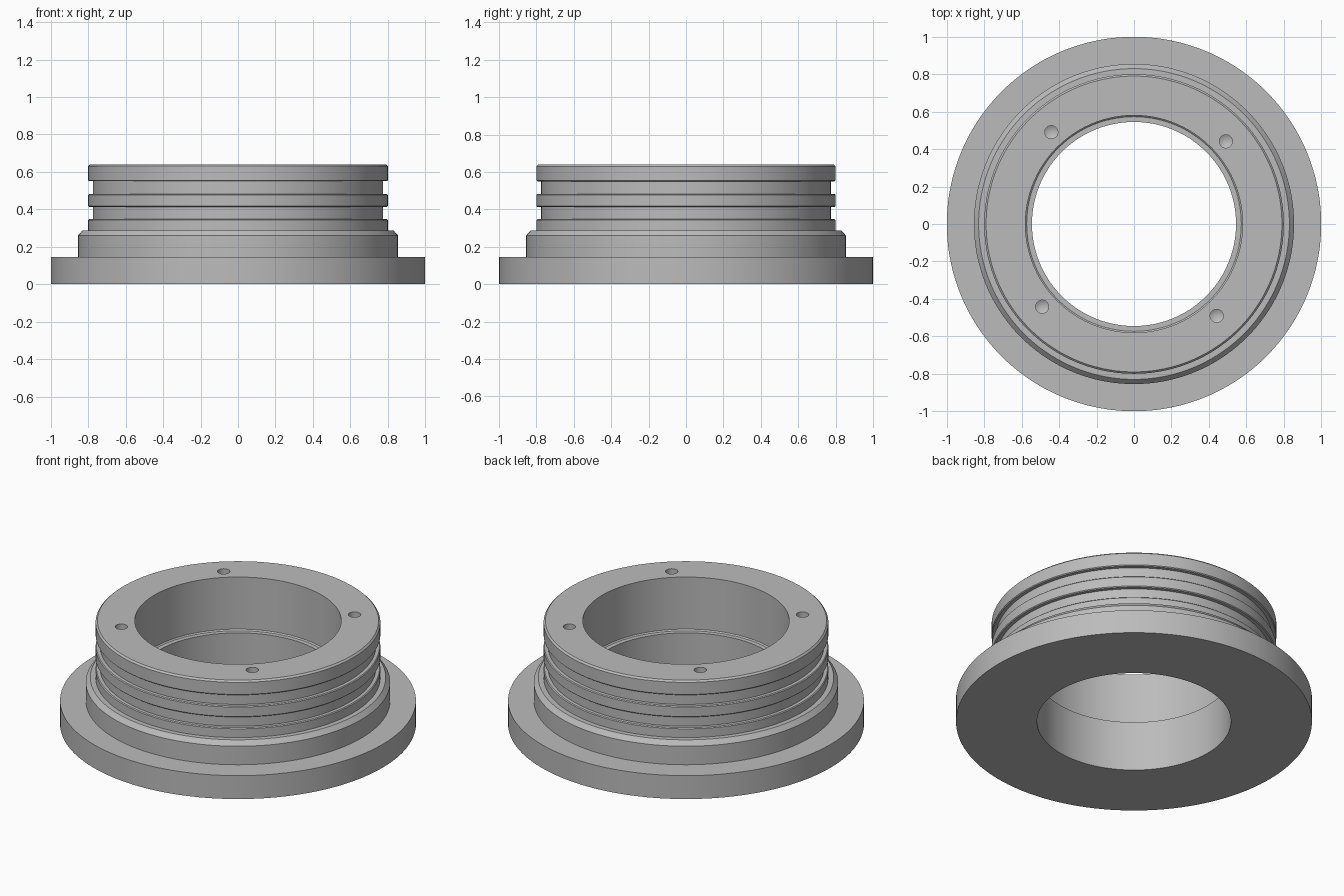
import bpy, bmesh, math
from mathutils import Matrix

cube = bpy.data.objects.get("Cube")
if cube:
    bpy.data.objects.remove(cube)

# One plain grey for every part
grey = bpy.data.materials.new("machined grey")
grey.use_nodes = True
colour = (0.5, 0.5, 0.5, 1)
grey.diffuse_color = colour
grey.node_tree.nodes["Principled BSDF"].inputs["Base Color"].default_value = colour


def lathe(name, profile, steps, closed, spot=(0, 0)):
    """Revolve (radius, z) points around a vertical axis at spot."""
    bm = bmesh.new()
    verts = [bm.verts.new((r, 0, z)) for r, z in profile]
    pairs = list(zip(verts, verts[1:]))
    if closed:
        pairs.append((verts[-1], verts[0]))
    edges = [bm.edges.new(p) for p in pairs]
    bmesh.ops.spin(bm, geom=verts + edges, cent=(0, 0, 0), axis=(0, 0, 1),
                   angle=math.tau, steps=steps, use_duplicate=False)
    bmesh.ops.remove_doubles(bm, verts=bm.verts, dist=0.0001)
    bmesh.ops.recalc_face_normals(bm, faces=bm.faces)
    bm.transform(Matrix.Translation((*spot, 0)))
    mesh = bpy.data.meshes.new(name)
    bm.to_mesh(mesh)
    bm.free()
    mesh.materials.append(grey)
    obj = bpy.data.objects.new(name, mesh)
    bpy.context.collection.objects.link(obj)
    return obj


TOP, RIM, GROOVE, BORE, SEAT = 0.64, 0.8, 0.775, 0.545, 0.58
BEVEL = 0.005

# Flange and chamfered shoulder
profile = [(BORE, 0), (1, 0), (1, 0.145), (0.855, 0.145),
           (0.855, 0.26), (0.83, 0.288), (RIM, 0.288)]
# Two seal grooves
for low, high in ((0.347, 0.413), (0.482, 0.55)):
    profile += [(RIM, low - BEVEL), (RIM - BEVEL, low), (GROOVE, low),
                (GROOVE, high), (RIM - BEVEL, high), (RIM, high + BEVEL)]
# Chamfered top, wide bore, seat ledge and narrow bore
profile += [(RIM, TOP - 0.01), (RIM - 0.01, TOP), (SEAT, TOP),
            (SEAT, 0.317), (SEAT - 0.007, 0.31), (BORE, 0.31), (BORE, 0.11)]
collar = lathe("flanged_collar", profile, 144, True)

# Four blind drilled holes with conical bottoms
for i in range(4):
    angle = math.radians(42 + 90 * i)
    spot = (0.66 * math.cos(angle), 0.66 * math.sin(angle))
    drill = lathe("drill_cutter", [(0, 0.51), (0.035, 0.53), (0.035, 0.7), (0, 0.7)],
                  32, False, spot)
    drill.hide_render = True
    drill.hide_set(True)
    cut = collar.modifiers.new("screw_hole", 'BOOLEAN')
    cut.operation = 'DIFFERENCE'
    cut.solver = 'EXACT'
    cut.object = drill

# Bake the holes, then smooth the round walls and keep crisp edges
bpy.context.view_layer.update()
baked = bpy.data.meshes.new_from_object(
    collar.evaluated_get(bpy.context.evaluated_depsgraph_get()))
collar.modifiers.clear()
collar.data = baked
for obj in [o for o in bpy.data.objects if o.name.startswith("drill_cutter")]:
    bpy.data.objects.remove(obj)
bpy.ops.object.select_all(action='DESELECT')
collar.select_set(True)
bpy.context.view_layer.objects.active = collar
bpy.ops.object.shade_smooth_by_angle(angle=math.radians(25))
